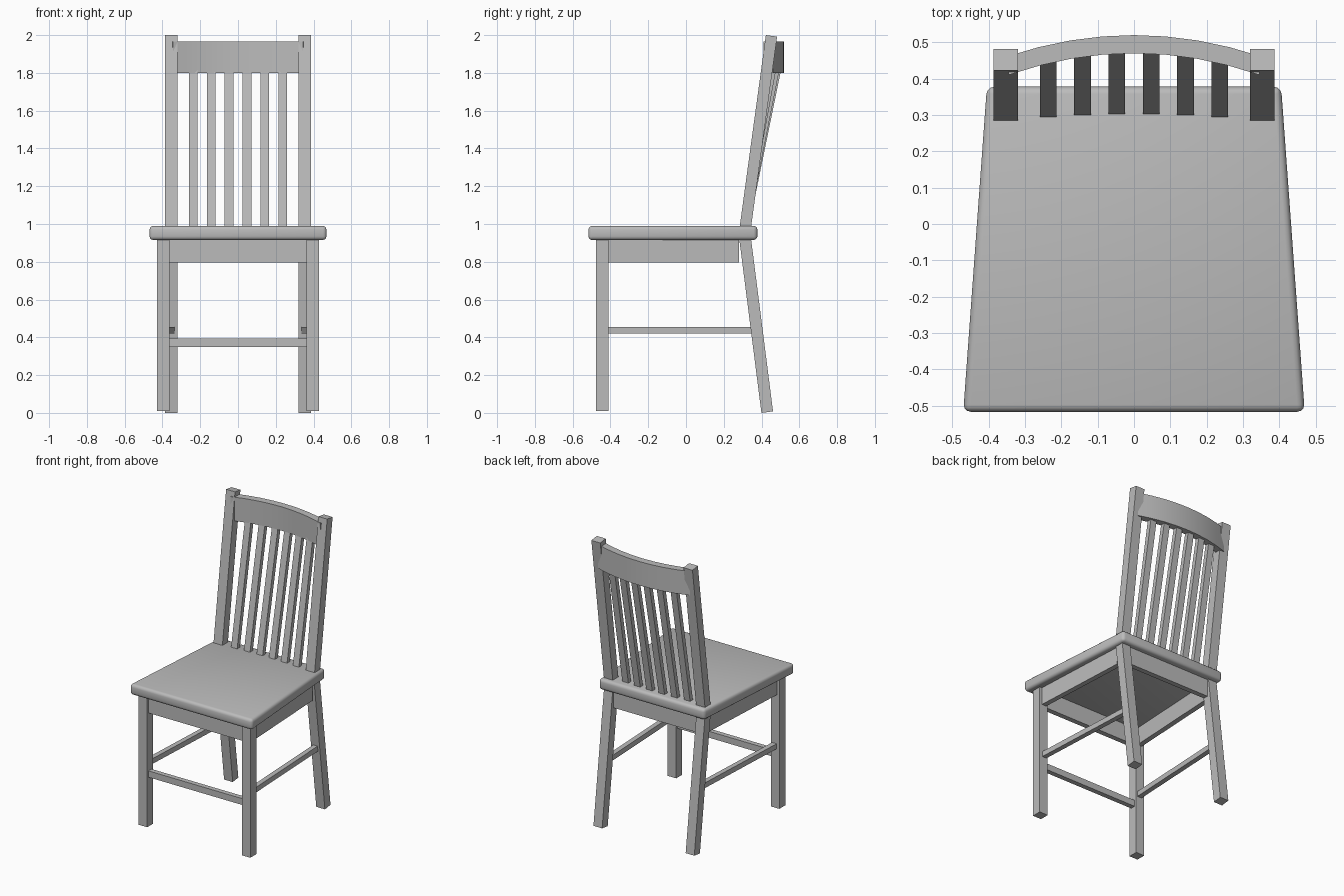
import bpy, bmesh, math
from mathutils import Vector, Matrix

if "Cube" in bpy.data.objects:
    bpy.data.objects.remove(bpy.data.objects["Cube"], do_unlink=True)

# Single painted colour
grey = bpy.data.materials.new("plain_grey")
grey.use_nodes = True
COLOR = (0.5, 0.5, 0.5, 1)
grey.diffuse_color = COLOR
grey.node_tree.nodes["Principled BSDF"].inputs["Base Color"].default_value = COLOR


def finish(bm, name, smooth=None):
    bmesh.ops.recalc_face_normals(bm, faces=bm.faces[:])
    mesh = bpy.data.meshes.new(name)
    bm.to_mesh(mesh)
    bm.free()
    mesh.materials.append(grey)
    obj = bpy.data.objects.new(name, mesh)
    bpy.context.collection.objects.link(obj)
    if smooth:
        bpy.ops.object.select_all(action="DESELECT")
        obj.select_set(True)
        bpy.context.view_layer.objects.active = obj
        bpy.ops.object.shade_smooth_by_angle(angle=math.radians(smooth))
    return obj


def beam(name, start, end, width, depth):
    """Box from start to end; width is the horizontal size across it."""
    a, b = Vector(start), Vector(end)
    along = (b - a).normalized()
    ref = Vector((0, 0, 1)) if abs(along.z) < 0.7 else Vector((0, 1, 0))
    side = along.cross(ref).normalized()
    other = side.cross(along)
    frame = Matrix((side, other, along)).transposed().to_4x4()
    size = Matrix.Diagonal((width, depth, (b - a).length, 1))
    bm = bmesh.new()
    bmesh.ops.create_cube(bm, size=1, matrix=Matrix.Translation((a + b) / 2) @ frame @ size)
    return finish(bm, name)


def prism(outline, z0, z1):
    """Solid with a flat outline raised between two heights."""
    bm = bmesh.new()
    face = bm.faces.new([bm.verts.new((x, y, z0)) for x, y in outline])
    up = bmesh.ops.extrude_face_region(bm, geom=[face])["geom"]
    for v in up:
        if isinstance(v, bmesh.types.BMVert):
            v.co.z = z1
    return bm


# Seat: tapered board with rounded edges
seat = prism([(-0.47, -0.517), (0.47, -0.517), (0.405, 0.378), (-0.405, 0.378)], 0.915, 0.99)
bmesh.ops.bevel(seat, geom=seat.edges[:], offset=0.02, segments=3, profile=0.5, affect="EDGES")
finish(seat, "seat", 35)

# Legs, posts, side aprons and side stretchers on both sides
for s, side in ((1, "left"), (-1, "right")):
    beam(f"front_leg_{side}", (s * 0.395, -0.443, 0.01), (s * 0.395, -0.443, 0.93), 0.065, 0.065)
    beam(f"back_leg_{side}", (s * 0.353, 0.43, 0.004), (s * 0.353, 0.312, 0.93), 0.066, 0.062)
    beam(f"back_post_{side}", (s * 0.353, 0.311, 0.96), (s * 0.353, 0.4525, 1.996), 0.068, 0.06)
    beam(f"side_apron_{side}", (s * 0.393, -0.43, 0.857), (s * 0.357, 0.28, 0.857), 0.035, 0.124)
    beam(f"side_stretcher_{side}", (s * 0.39, -0.43, 0.437), (s * 0.352, 0.365, 0.437), 0.034, 0.036)

# Cross aprons and front stretcher
beam("front_apron", (-0.38, -0.443, 0.857), (0.38, -0.443, 0.857), 0.035, 0.124)
beam("back_apron", (-0.34, 0.318, 0.857), (0.34, 0.318, 0.857), 0.035, 0.124)
beam("front_stretcher", (-0.38, -0.443, 0.372), (0.38, -0.443, 0.372), 0.034, 0.044)


# Curved top rail
def bow(x):
    return 0.47 - 0.5 * x * x


stations = [0.345 * i / 4 for i in range(-4, 5)]
inner = [(x, bow(x)) for x in stations]
outer = [(x * 1.02, bow(x) + 0.05) for x in reversed(stations)]
finish(prism(inner + outer, 1.8, 1.965), "top_rail", 30)

# Back slats leaning out to meet the rail
for i in range(6):
    x = (i - 2.5) * 0.0945
    beam(f"back_slat_{i + 1}", (x, 0.315 - 0.15 * x * x, 0.97),
         (x, bow(x) + 0.02, 1.82), 0.046, 0.03)
